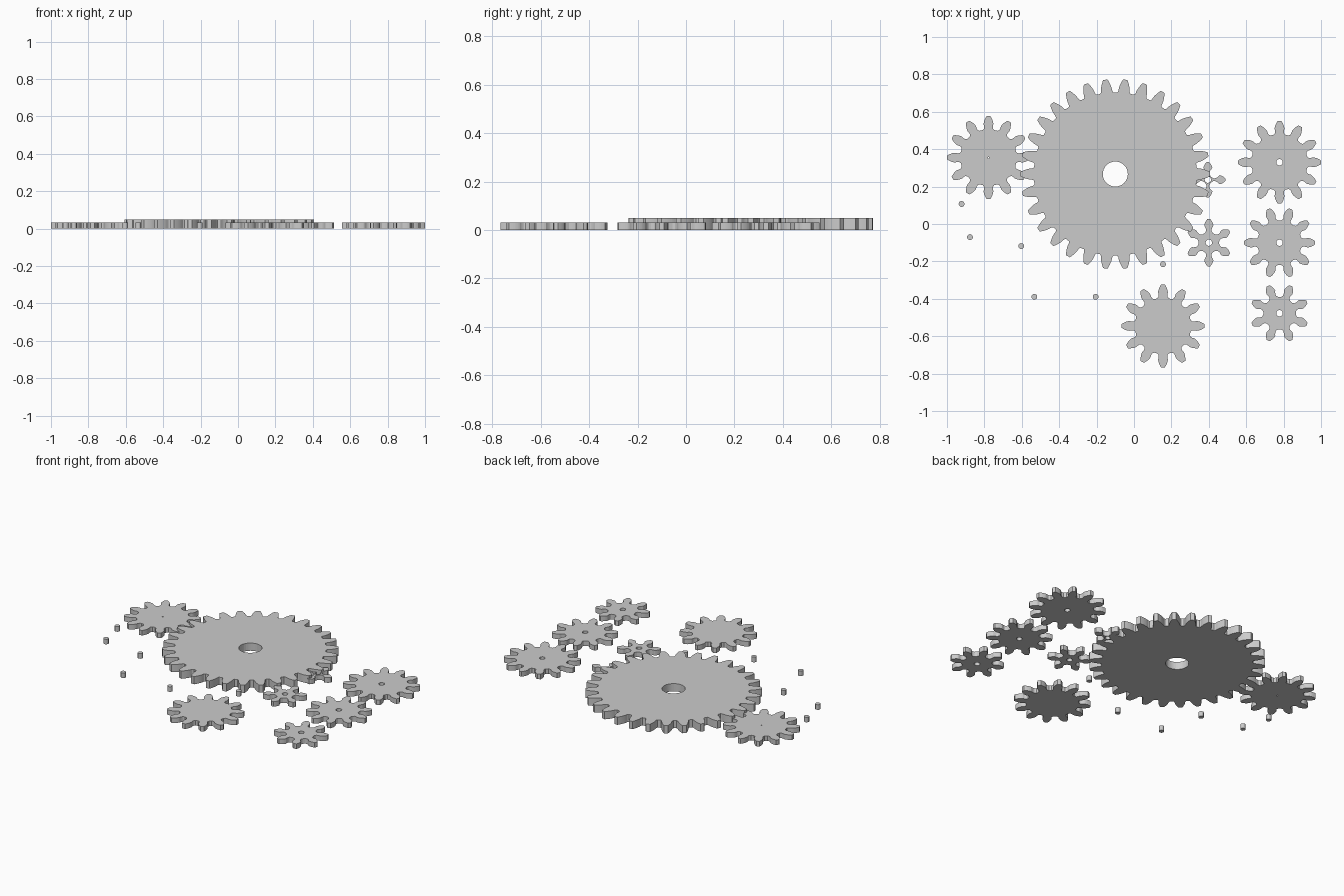
import bpy
from math import sin, cos, tan, pi, acos, radians

if "Cube" in bpy.data.objects:
    bpy.data.objects.remove(bpy.data.objects["Cube"])

M = 0.0317          # gear module shared by every gear
THIN, THICK = 0.032, 0.049


def half_angle(r, n):
    """Half tooth angle at radius r, as left by a rolling rack cutter."""
    rp = n * M / 2
    limit = acos(max(-1, min(1, (rp - 1.25 * M) / r)))
    best = pi / n * 0.97
    steps = 200
    for i in range(-steps, steps + 1):
        a = limit * i / steps
        width = pi * M / 4 - (r * cos(a) - rp) * tan(radians(20))
        best = min(best, a - (r * sin(a) - width) / rp)
    return max(best, 0.02)


def circle(r, n):
    return [(r * cos(2 * pi * i / n), r * sin(2 * pi * i / n)) for i in range(n)]


def extrude_profile(name, loops, pos, height):
    """Filled outline (later loops are holes) extruded up from z = 0."""
    cu = bpy.data.curves.new(name, 'CURVE')
    cu.dimensions = '2D'
    cu.fill_mode = 'BOTH'
    cu.extrude = height / 2
    for pts in loops:
        sp = cu.splines.new('POLY')
        sp.points.add(len(pts) - 1)
        for p, (x, y) in zip(sp.points, pts):
            p.co = (x, y, 0, 1)
        sp.use_cyclic_u = True
    tmp = bpy.data.objects.new(name + "_curve", cu)
    bpy.context.collection.objects.link(tmp)
    dg = bpy.context.evaluated_depsgraph_get()
    dg.update()
    me = bpy.data.meshes.new_from_object(tmp.evaluated_get(dg))
    bpy.data.objects.remove(tmp)
    me.shade_flat()
    ob = bpy.data.objects.new(name, me)
    ob.location = (pos[0], pos[1], height / 2)
    bpy.context.collection.objects.link(ob)
    return ob


def gear(name, n, pos, hole, phase=0.0, height=THIN):
    root, tip = (n / 2 - 1.25) * M, (n / 2 + 1) * M
    flank = []
    for i in range(11):
        r = root + (tip - root) * i / 10
        flank.append((r, half_angle(r, n)))
    outline = []
    for k in range(n):
        c = 2 * pi * k / n + phase
        tooth = [(r, c - a) for r, a in flank] + [(r, c + a) for r, a in reversed(flank)]
        outline += [(r * cos(a), r * sin(a)) for r, a in tooth]
    loops = [outline]
    if hole:
        loops.append(circle(hole, 32))
    return extrude_profile(name, loops, pos, height)


# Large main gear
gear("main_gear", 30, (-0.10, 0.267), 0.067, 0, THICK)

# Twelve-tooth gears
gear("left_gear", 12, (-0.778, 0.355), 0.004)
gear("bottom_gear", 12, (0.155, -0.545), 0)
gear("right_gear_12", 12, (0.778, 0.33), 0.017)

# Smaller pinions
gear("right_gear_10", 10, (0.778, -0.10), 0.017)
gear("right_gear_8", 8, (0.778, -0.477), 0.017, pi / 8)
gear("pinion_6", 6, (0.40, -0.10), 0.017, pi / 6)
gear("pinion_4", 4, (0.395, 0.237), 0.017)

# Loose pins
pins = [(-0.922, 0.107), (-0.877, -0.07), (-0.603, -0.118),
        (-0.533, -0.389), (-0.205, -0.389), (0.155, -0.215)]
for i, p in enumerate(pins):
    extrude_profile(f"pin_{i + 1}", [circle(0.0155, 20)], p, THIN)
